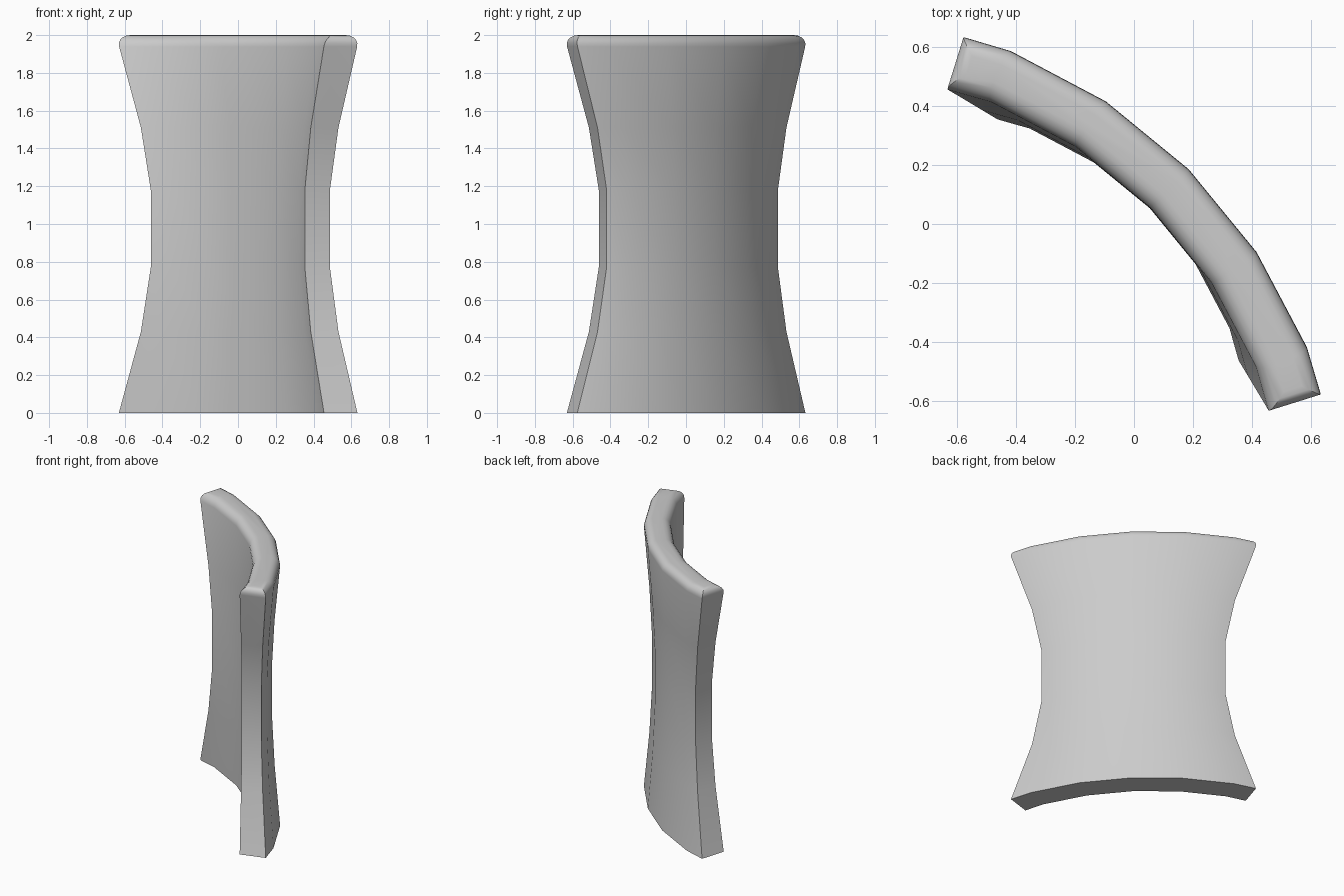
import bpy, bmesh
from math import sin, cos, radians, sqrt

if "Cube" in bpy.data.objects:
    bpy.data.objects.remove(bpy.data.objects["Cube"])

V0 = 0.068            # point on the diagonal the section shrinks towards
R_OUT, R_IN, TOP_V = 1.826, 1.642, 0.262
ANGLES = [0, 11.4, 22.8]


def half_arc(r, end):
    """Half of a faceted arc in diagonal coordinates (along, across)."""
    cv = TOP_V - R_OUT
    return [(r * sin(radians(a)), cv + r * cos(radians(a))) for a in ANGLES] + [end]


def full_arc(r, end):
    half = half_arc(r, end)
    return [(-u, v) for u, v in reversed(half[1:])] + half


# plan section: outer arc then inner arc back
section = full_arc(R_OUT, (0.854, 0.040)) + full_arc(R_IN, (0.768, -0.124))[::-1]

# waisted side profile: height, section scale
levels = [(0, 1.0), (0.43, 0.828), (0.77, 0.751), (1.18, 0.751),
          (1.51, 0.828), (2.0, 1.022)]

# loft the sections
bm = bmesh.new()
rings = []
for z, s in levels:
    ring = []
    for u, v in section:
        u, v = u * s, V0 + (v - V0) * s
        ring.append(bm.verts.new(((u + v) / sqrt(2), (v - u) / sqrt(2), z)))
    rings.append(ring)
n = len(section)
for a, b in zip(rings, rings[1:]):
    for i in range(n):
        j = (i + 1) % n
        bm.faces.new((a[i], a[j], b[j], b[i]))
bm.faces.new(rings[0])
bm.faces.new(rings[-1])
bmesh.ops.recalc_face_normals(bm, faces=bm.faces)

# rounded top rim
rim = [e for e in bm.edges if all(v.co.z > 1.99 for v in e.verts)]
bmesh.ops.bevel(bm, geom=rim, offset=0.062, offset_type='OFFSET', segments=5,
                profile=0.5, affect='EDGES', clamp_overlap=True)

mesh = bpy.data.meshes.new("curved_panel")
bm.to_mesh(mesh)
bm.free()
panel = bpy.data.objects.new("curved_panel", mesh)
bpy.context.collection.objects.link(panel)
bpy.context.view_layer.objects.active = panel
panel.select_set(True)
bpy.ops.object.shade_smooth_by_angle(angle=radians(35))
